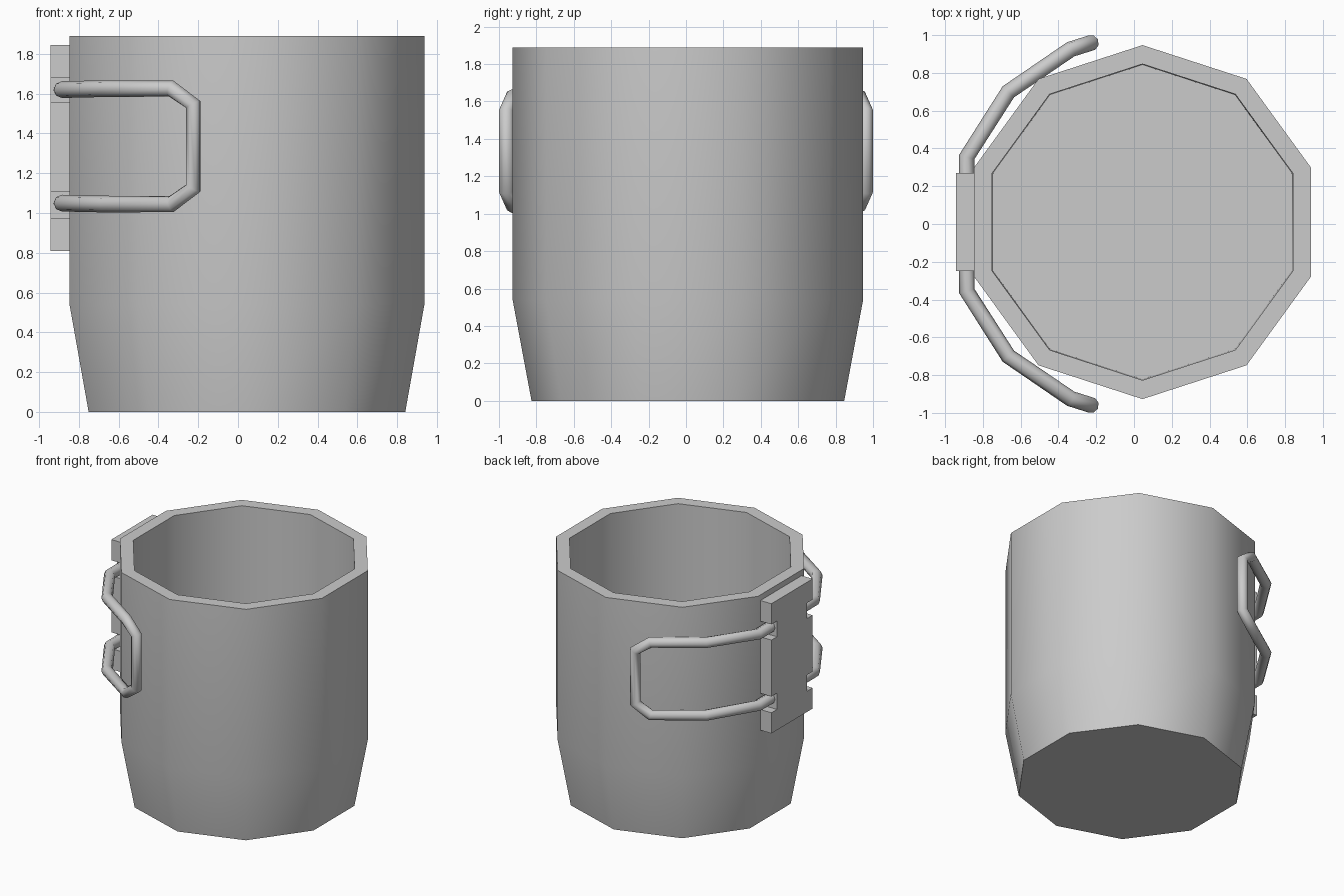
import bpy, bmesh, math
from mathutils import Matrix

if "Cube" in bpy.data.objects:
    bpy.data.objects.remove(bpy.data.objects["Cube"], do_unlink=True)

# Brushed metal, shared by every part
metal = bpy.data.materials.new("grey_metal")
metal.use_nodes = True
grey = (0.6, 0.6, 0.6, 1)
metal.diffuse_color = grey
metal.node_tree.nodes["Principled BSDF"].inputs["Base Color"].default_value = grey


def add_object(name, data):
    obj = bpy.data.objects.new(name, data)
    bpy.context.collection.objects.link(obj)
    data.materials.append(metal)
    return obj


def mesh_object(name, bm):
    bmesh.ops.recalc_face_normals(bm, faces=bm.faces)
    mesh = bpy.data.meshes.new(name)
    bm.to_mesh(mesh)
    bm.free()
    return add_object(name, mesh)


# Cup body: ten-sided, tapered at the base, hollow inside
SIDES = 10
CX, CY = 0.045, 0.01
profile = [(0.836, 0), (0.937, 0.54), (0.937, 1.89), (0.837, 1.89), (0.832, 0.02)]
bm = bmesh.new()
rings = []
for r, z in profile:
    ring = []
    for i in range(SIDES):
        a = math.pi / 2 + math.tau * i / SIDES
        ring.append(bm.verts.new((CX + r * math.cos(a), CY + r * math.sin(a), z)))
    rings.append(ring)
for low, high in zip(rings, rings[1:]):
    for i in range(SIDES):
        j = (i + 1) % SIDES
        bm.faces.new((low[i], low[j], high[j], high[i]))
bm.faces.new(rings[0])
bm.faces.new(rings[-1])
cup = mesh_object("cup_body", bm)
bpy.context.view_layer.objects.active = cup
cup.select_set(True)
bpy.ops.object.shade_smooth_by_angle(angle=math.radians(50))
cup.select_set(False)

# Hinge plate: notched outline extruded outwards from the cup wall
half, notch = 0.26, 0.07
steps = [(0.81, half), (0.975, half), (0.975, half - notch), (1.105, half - notch),
         (1.105, half), (1.555, half), (1.555, half - notch), (1.68, half - notch),
         (1.68, half), (1.845, half)]
outline = [(w, z) for z, w in steps] + [(-w, z) for z, w in reversed(steps)]
bm = bmesh.new()
face = bm.faces.new([bm.verts.new((-0.845, CY + w, z)) for w, z in outline])
made = bmesh.ops.extrude_face_region(bm, geom=[face])["geom"]
bmesh.ops.translate(bm, vec=(-0.098, 0, 0),
                    verts=[v for v in made if isinstance(v, bmesh.types.BMVert)])
mesh_object("hinge_plate", bm)

# Folding wire handles: upper half of the loop mirrored about its mid height
MID = 1.335
upper = [(-0.885, 0.19, 1.62), (-0.885, 0.355, 1.62), (-0.665, 0.70, 1.625),
         (-0.335, 0.925, 1.625), (-0.224, 0.96, 1.545)]
loop = upper + [(x, y, 2 * MID - z) for x, y, z in reversed(upper)]
for name, side in (("back_handle", 1), ("front_handle", -1)):
    curve = bpy.data.curves.new(name, "CURVE")
    curve.dimensions = "3D"
    curve.bevel_depth = 0.042
    curve.bevel_resolution = 2
    curve.use_fill_caps = True
    spline = curve.splines.new("POLY")
    spline.points.add(len(loop) - 1)
    for point, (x, y, z) in zip(spline.points, loop):
        point.co = (x, y * side, z, 1)
    spline.use_smooth = True
    add_object(name, curve)
